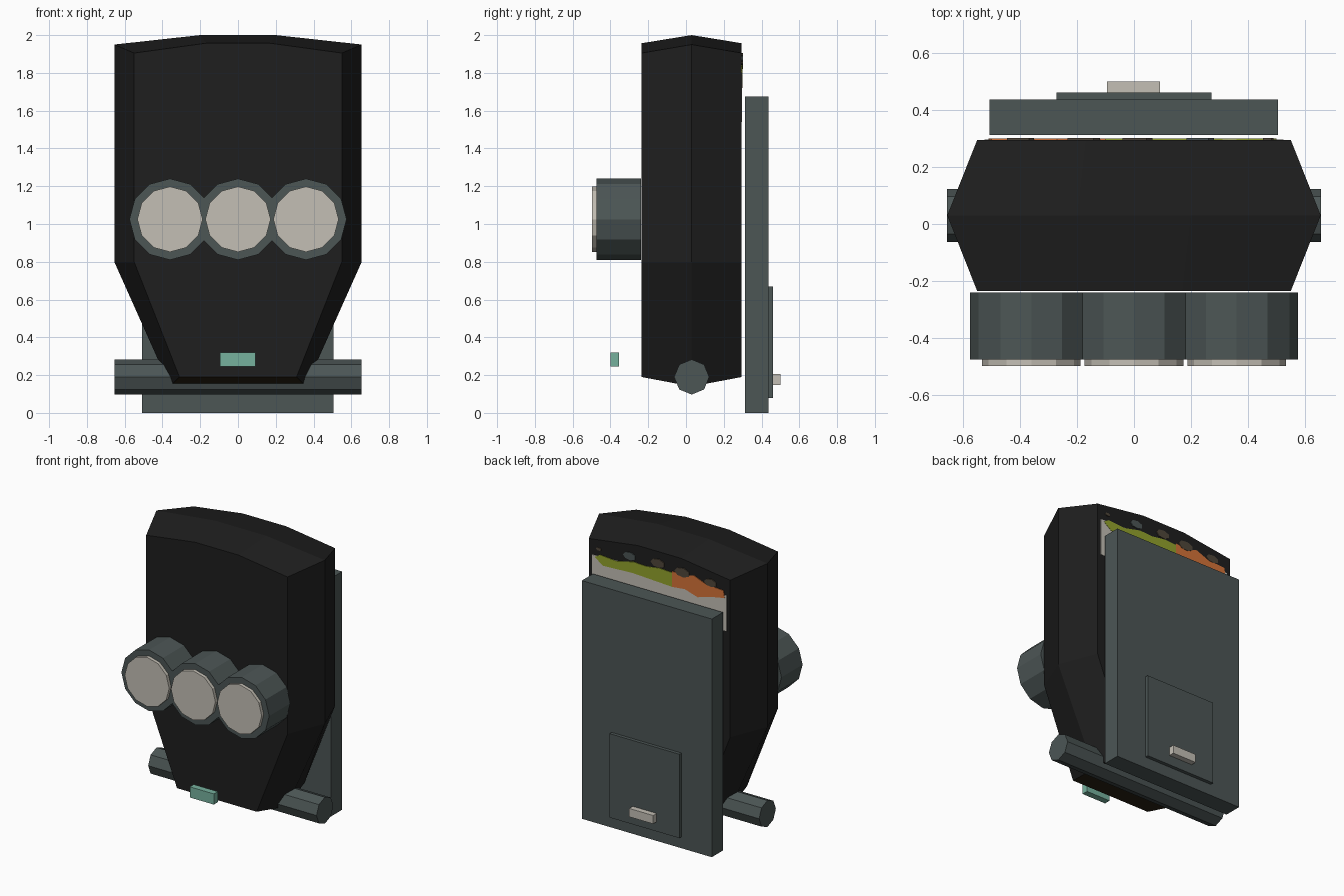
import bpy, bmesh, math
from mathutils import Matrix

if "Cube" in bpy.data.objects:
    bpy.data.objects.remove(bpy.data.objects["Cube"])


def mat(name, rgb):
    m = bpy.data.materials.new(name)
    m.diffuse_color = (*rgb, 1)
    m.use_nodes = True
    m.node_tree.nodes["Principled BSDF"].inputs["Base Color"].default_value = m.diffuse_color
    return m


BLACK = mat("black", (0.013, 0.013, 0.013))
GREY = mat("slate grey", (0.072, 0.092, 0.091))
CREAM = mat("cream", (0.55, 0.52, 0.46))
MINT = mat("mint", (0.18, 0.44, 0.34))
OLIVE = mat("olive green", (0.29, 0.36, 0.025))
ORANGE = mat("orange", (0.66, 0.17, 0.04))
BROWN = mat("brown", (0.08, 0.062, 0.042))
DARK_BROWN = mat("dark brown", (0.026, 0.018, 0.008))


def finish(name, bm, *mats):
    bmesh.ops.recalc_face_normals(bm, faces=bm.faces)
    me = bpy.data.meshes.new(name)
    bm.to_mesh(me)
    bm.free()
    for m in mats:
        me.materials.append(m)
    ob = bpy.data.objects.new(name, me)
    bpy.context.collection.objects.link(ob)
    return ob


def box(name, x, y, z, m):
    """Box from (min, max) pairs."""
    bm = bmesh.new()
    bmesh.ops.create_cube(bm, size=1)
    for v in bm.verts:
        v.co = [r[0] if c < 0 else r[1] for c, r in zip(v.co, (x, y, z))]
    return finish(name, bm, m)


def cylinder(name, centre, radius, length, sides, axis, m):
    """Cylinder along X or Y with corners on the axes."""
    bm = bmesh.new()
    rot = Matrix.Rotation(math.pi / 2, 4, 'Y' if axis == 'X' else 'X')
    bmesh.ops.create_cone(bm, cap_ends=True, segments=sides, radius1=radius, radius2=radius,
                          depth=length, matrix=Matrix.Translation(centre) @ rot)
    return finish(name, bm, m)


def loft(name, rings, *mats):
    """Join matching outlines and cap both ends."""
    bm = bmesh.new()
    vs = [[bm.verts.new(p) for p in ring] for ring in rings]
    n = len(vs[0])
    for a, b in zip(vs, vs[1:]):
        for i in range(n):
            j = (i + 1) % n
            bm.faces.new((a[i], a[j], b[j], b[i]))
    bm.faces.new(vs[0])
    bm.faces.new(vs[-1])
    return finish(name, bm, *mats)


def outline(half, y):
    return [(x, y, z) for x, z in half] + [(-x, y, z) for x, z in reversed(half)]


# Main body: wide ridge in the middle, smaller outline front and back
end = [(0.17, 1.957), (0.55, 1.905), (0.55, 0.8), (0.31, 0.19)]
ridge = [(0.2, 2.0), (0.655, 1.95), (0.655, 0.8), (0.36, 0.14)]
body = loft("main_body", [outline(end, -0.235), outline(ridge, 0.03), outline(end, 0.295)],
            BLACK, DARK_BROWN)
# Front half of the underside is brown
for f in body.data.polygons:
    if f.normal.z < -0.9 and f.center.y < 0:
        f.material_index = 1


# Painted landscape strip on the back
def plate(name, pts, top, m):
    loft(name, [[(x, y, z) for x, z in pts] for y in (0.295, top)], m)


plate("back_pale_band", [(-0.525, 1.54), (0.525, 1.54), (0.525, 1.80), (0.3, 1.81),
                         (-0.3, 1.81), (-0.525, 1.79)], 0.297, CREAM)
plate("back_green_band", [(-0.1, 1.74), (0.2, 1.755), (0.44, 1.745), (0.50, 1.79), (0.46, 1.815),
                          (0.33, 1.805), (0.2, 1.835), (0.1, 1.83), (0.0, 1.845), (-0.1, 1.84)],
      0.299, OLIVE)
plate("back_orange_band", [(-0.1, 1.74), (-0.1, 1.85), (-0.2, 1.845), (-0.27, 1.865), (-0.36, 1.83),
                           (-0.5, 1.82), (-0.51, 1.77), (-0.4, 1.75), (-0.3, 1.72), (-0.2, 1.75)],
      0.299, ORANGE)
spots = [(0.47, 1.853, 0.02, BROWN), (0.23, 1.868, 0.05, GREY), (0.01, 1.877, 0.055, BROWN),
         (-0.18, 1.862, 0.06, BROWN), (-0.40, 1.848, 0.05, BROWN)]
for i, (cx, cz, r, m) in enumerate(spots):
    ring = [(cx + r * math.cos(k * math.tau / 7), cz + 0.55 * r * math.sin(k * math.tau / 7))
            for k in range(7)]
    plate(f"back_spot_{i + 1}", ring, 0.301, m)

# Three lamps on the front
for i, x in enumerate((-0.36, 0, 0.36)):
    cylinder(f"lamp_housing_{i + 1}", (x, -0.357, 1.025), 0.215, 0.235, 12, 'Y', GREY)
    cylinder(f"lamp_lens_{i + 1}", (x, -0.44, 1.025), 0.173, 0.116, 12, 'Y', CREAM)

# Lower cross bar and small front tab
cylinder("cross_bar", (0, 0.03, 0.19), 0.093, 1.31, 8, 'X', GREY)
box("front_tab", (-0.095, 0.092), (-0.4, -0.356), (0.245, 0.32), MINT)

# Back panel with door and handle
box("back_panel", (-0.507, 0.505), (0.313, 0.437), (0, 1.675), GREY)
box("back_door", (-0.272, 0.272), (0.43, 0.461), (0.08, 0.67), GREY)
box("door_handle", (-0.094, 0.092), (0.455, 0.5), (0.148, 0.207), CREAM)
